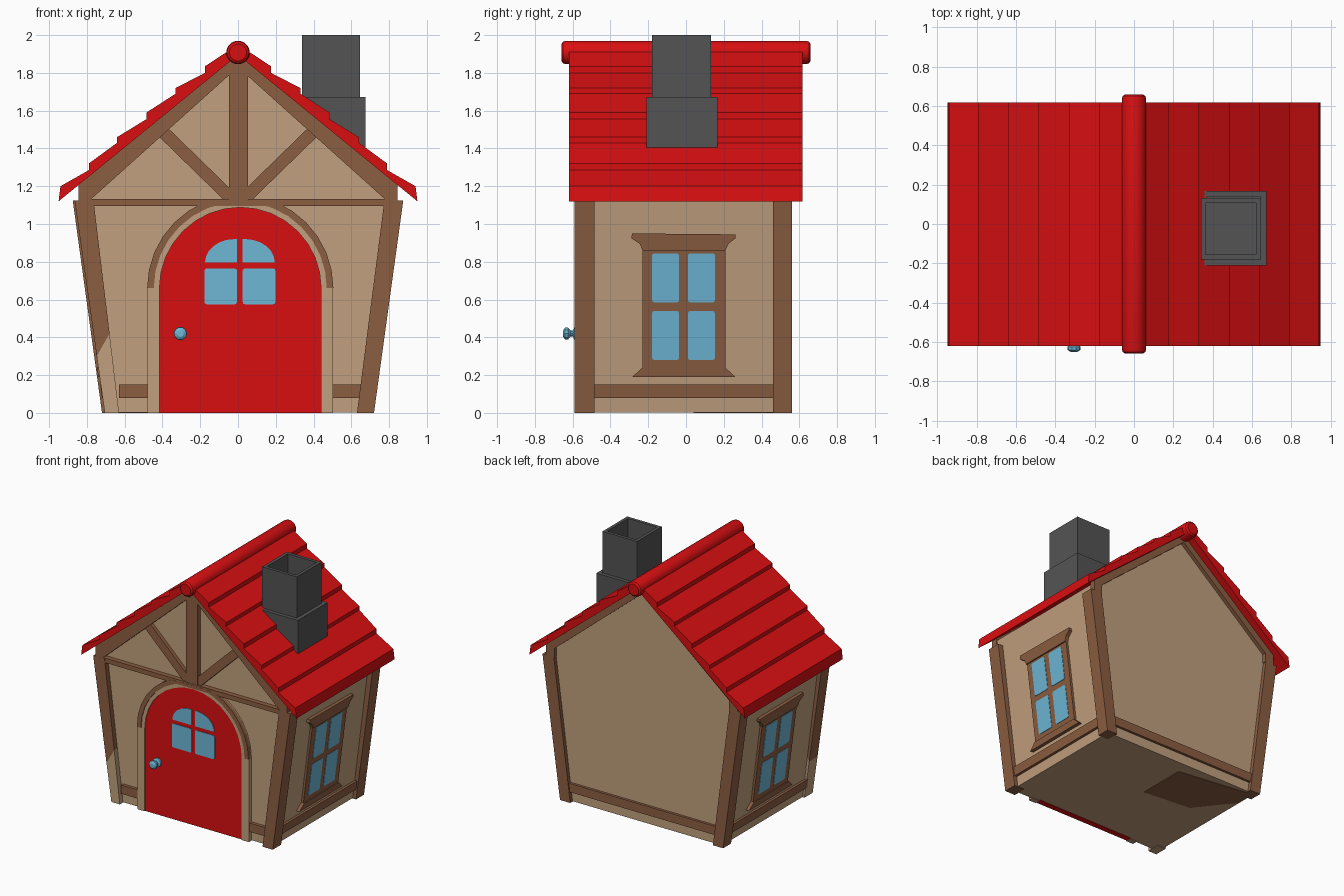
import bpy, bmesh, math

if "Cube" in bpy.data.objects:
    bpy.data.objects.remove(bpy.data.objects["Cube"])


def material(name, r, g, b):
    m = bpy.data.materials.new(name)
    lin = [((c / 255 + 0.055) / 1.055) ** 2.4 if c > 10 else c / 255 / 12.92 for c in (r, g, b)]
    m.diffuse_color = (*lin, 1)
    m.use_nodes = True
    m.node_tree.nodes["Principled BSDF"].inputs["Base Color"].default_value = m.diffuse_color
    return m


PLASTER = material("plaster tan", 194, 160, 126)
TIMBER = material("timber brown", 140, 94, 65)
RED = material("roof red", 217, 15, 17)
BLUE = material("glass blue", 110, 183, 214)
GREY = material("chimney grey", 84, 84, 84)


def finish(name, bm, mat, smooth=False):
    bmesh.ops.recalc_face_normals(bm, faces=bm.faces)
    me = bpy.data.meshes.new(name)
    bm.to_mesh(me)
    bm.free()
    me.materials.append(mat)
    ob = bpy.data.objects.new(name, me)
    bpy.context.collection.objects.link(ob)
    if smooth:
        bpy.ops.object.select_all(action='DESELECT')
        ob.select_set(True)
        bpy.context.view_layer.objects.active = ob
        bpy.ops.object.shade_smooth_by_angle(angle=math.radians(35))
    return ob


def facade(u, v, d):            # u = x, v = z, d = y
    return (u, d, v)


def side_wall(s):               # u = y, v = z, d = distance out of the leaning wall
    return lambda u, v, d: (s * (0.69 + 0.126 * v + d), u, v)


def prism(name, pts, d0, d1, mat, fn=facade):
    bm = bmesh.new()
    a = [bm.verts.new(fn(u, v, d0)) for u, v in pts]
    b = [bm.verts.new(fn(u, v, d1)) for u, v in pts]
    bm.faces.new(a)
    bm.faces.new(b[::-1])
    n = len(pts)
    for i in range(n):
        j = (i + 1) % n
        bm.faces.new((a[i], b[i], b[j], a[j]))
    return finish(name, bm, mat)


def rect(u0, v0, u1, v1):
    return [(u0, v0), (u1, v0), (u1, v1), (u0, v1)]


def rounded(u0, v0, u1, v1, r=0.012):
    out = []
    for cu, cv, a0 in ((u1 - r, v1 - r, 0), (u0 + r, v1 - r, 90), (u0 + r, v0 + r, 180), (u1 - r, v0 + r, 270)):
        out += [(cu + r * math.cos(math.radians(a0 + k)), cv + r * math.sin(math.radians(a0 + k))) for k in (0, 45, 90)]
    return out


def bar(p, q, w):
    dx, dz = q[0] - p[0], q[1] - p[1]
    l = math.hypot(dx, dz)
    nx, nz = -dz / l * w / 2, dx / l * w / 2
    return [(p[0] + nx, p[1] + nz), (q[0] + nx, q[1] + nz), (q[0] - nx, q[1] - nz), (p[0] - nx, p[1] - nz)]


def arc(r, top=9.0, cx=0.012, cz=0.66, n=16):
    return [(cx + r * math.cos(math.pi * i / n), min(top, cz + r * math.sin(math.pi * i / n))) for i in range(n + 1)]


def lathe(name, profile, x, z, n, mat, smooth):     # profile of (y, radius) about a y axis
    bm = bmesh.new()
    rings = [[bm.verts.new((x + r * math.cos(2 * math.pi * i / n), y, z + r * math.sin(2 * math.pi * i / n)))
              for i in range(n)] for y, r in profile]
    for a, b in zip(rings, rings[1:]):
        for i in range(n):
            bm.faces.new((a[i], a[(i + 1) % n], b[(i + 1) % n], b[i]))
    bm.faces.new(rings[0])
    bm.faces.new(rings[-1][::-1])
    return finish(name, bm, mat, smooth)


# Plaster body
prism("house_body", [(-0.69, 0.003), (0.69, 0.003), (0.84, 1.19), (0, 1.87), (-0.84, 1.19)], -0.55, 0.53, PLASTER)
# Stain plate on the underside
prism("floor_patch", [(-0.06, 0.43), (-0.06, 0.04), (-0.46, 0.08), (-0.68, 0.36), (-0.69, 0.52)],
      0.0, 0.004, TIMBER, lambda u, v, d: (u, v, d))

# Leaning corner posts; the front left one has a plaster foot
right_post = [(0.63, 0), (0.72, 0), (0.875, 1.125), (0.775, 1.125)]
left_post = [(-u, v) for u, v in right_post]
prism("front_right_post", right_post, -0.59, -0.485, TIMBER)
prism("front_left_post", [(-0.748, 0.30), (-0.68, 0.42), (-0.765, 1.125), (-0.865, 1.125)], -0.59, -0.485, TIMBER)
prism("front_left_post_foot", [(-0.705, 0), (-0.63, 0), (-0.68, 0.42), (-0.748, 0.30)], -0.59, -0.485, PLASTER)
prism("back_right_post", right_post, 0.46, 0.56, TIMBER)
prism("back_left_post", left_post, 0.46, 0.56, TIMBER)

# Base rails
prism("front_base_rail_left", rect(-0.63, 0.08, -0.47, 0.15), -0.575, -0.54, TIMBER)
prism("front_base_rail_right", rect(0.49, 0.08, 0.65, 0.15), -0.575, -0.54, TIMBER)
prism("back_base_rail", rect(-0.65, 0.08, 0.65, 0.15), 0.52, 0.55, TIMBER)

# Gable timbers
for tag, d0, d1 in (("front", -0.59, -0.54), ("back", 0.52, 0.56)):
    for s, side in ((-1, "left"), (1, "right")):
        prism(f"{tag}_{side}_rafter", [(s * 0.845, 1.125), (s * 0.845, 1.207), (0, 1.9), (0, 1.835), (s * 0.77, 1.195), (s * 0.77, 1.125)]
              if tag == "back" else [(s * 0.845, 1.125), (s * 0.845, 1.207), (0, 1.9), (0, 1.83), (s * 0.785, 1.125)],
              d0, d1, TIMBER)
prism("gable_tie_beam", rect(-0.845, 1.095, 0.845, 1.132), -0.588, -0.54, TIMBER)
prism("gable_king_post", rect(-0.047, 1.1, 0.052, 1.85), -0.586, -0.54, TIMBER)
for s, side in ((-1, "left"), (1, "right")):
    prism(f"gable_{side}_brace", bar((s * 0.03, 1.13), (s * 0.42, 1.51), 0.066), -0.58, -0.54, TIMBER)

# Arched door with jamb and brown arch moulding
jamb = [(0.504, 0)] + arc(0.492, 1.115) + [(-0.48, 0), (-0.416, 0)] + arc(0.428)[::-1] + [(0.44, 0)]
prism("door_jamb", jamb, -0.583, -0.54, PLASTER)
prism("door_arch_moulding", arc(0.493, 1.12) + arc(0.458)[::-1], -0.589, -0.56, TIMBER)
prism("door", [(0.44, 0)] + arc(0.428) + [(-0.416, 0)], -0.575, -0.53, RED)
for s, side in ((-1, "left"), (1, "right")):
    c = 0.01
    prism(f"door_lower_pane_{side}", rounded(*sorted((c + s * 0.015, c + s * 0.188))[:1], 0.575,
          max(c + s * 0.015, c + s * 0.188), 0.765), -0.579, -0.573, BLUE)
    curve = [(c + s * (0.03 + 0.155 * math.cos(math.radians(a))), 0.795 + 0.125 * math.sin(math.radians(a)))
             for a in range(0, 91, 15)]
    prism(f"door_upper_pane_{side}", curve + [(c + s * 0.015, 0.92), (c + s * 0.015, 0.795)], -0.579, -0.573, BLUE)
lathe("door_knob", [(-0.65, 0.018), (-0.64, 0.034), (-0.625, 0.034), (-0.61, 0.016), (-0.598, 0.018),
                    (-0.59, 0.036), (-0.57, 0.036)], -0.305, 0.42, 10, BLUE, False)

# Side rails and windows
for s, side in ((-1, "left"), (1, "right")):
    w = side_wall(s)
    prism(f"{side}_base_rail", rect(-0.5, 0.08, 0.48, 0.15), -0.02, 0.02, TIMBER, w)
    prism(f"{side}_window_frame", rect(-0.23, 0.21, 0.208, 0.9), -0.02, 0.018, TIMBER, w)
    prism(f"{side}_window_header", [(-0.23, 0.86), (0.208, 0.86), (0.225, 0.895), (0.262, 0.925), (0.262, 0.945),
          (-0.285, 0.95), (-0.29, 0.925), (-0.245, 0.895)], -0.02, 0.028, TIMBER, w)
    prism(f"{side}_window_sill", [(-0.285, 0.19), (0.262, 0.19), (0.208, 0.24), (-0.23, 0.24)], -0.02, 0.026, TIMBER, w)
    for y0 in (-0.18, 0.01):
        for z0 in (0.28, 0.585):
            prism(f"{side}_window_pane", rounded(y0, z0, y0 + 0.143, z0 + 0.26), 0.015, 0.021, BLUE, w)

# Stepped shingle roof
left = [(-0.95, 1.12), (-0.94, 1.2), (-0.79, 1.285), (-0.79, 1.32), (-0.64, 1.43), (-0.64, 1.46), (-0.485, 1.555),
        (-0.485, 1.59), (-0.33, 1.69), (-0.33, 1.72), (-0.175, 1.80), (-0.175, 1.835)]
prism("shingle_roof", left + [(0, 1.95)] + [(-u, v) for u, v in left[::-1]] + [(0, 1.895)], -0.62, 0.617, RED)
lathe("roof_ridge", [(-0.66, 0.045), (-0.65, 0.058), (-0.635, 0.062), (0.635, 0.062), (0.65, 0.058), (0.66, 0.045)],
      0, 1.908, 20, RED, True)


# Chimney base and hollow flue
def box_tube(name, x0, x1, y0, y1, z0, z1, t, depth):
    ob_bm = bmesh.new()
    loops = [[ob_bm.verts.new((x, y, z)) for x, y in rect(x0 + i, y0 + i, x1 - i, y1 - i)]
             for i, z in ((0, z0), (0, z1), (t, z1), (t, z1 - depth))]
    for a, b in zip(loops, loops[1:]):
        for i in range(4):
            ob_bm.faces.new((a[i], a[(i + 1) % 4], b[(i + 1) % 4], b[i]))
    ob_bm.faces.new(loops[0])
    ob_bm.faces.new(loops[-1])
    finish(name, ob_bm, GREY)


box_tube("chimney_base", 0.335, 0.675, -0.21, 0.167, 1.395, 1.672, 0.03, 0.01)
box_tube("chimney_flue", 0.34, 0.645, -0.18, 0.132, 1.6, 2.0, 0.025, 0.33)
